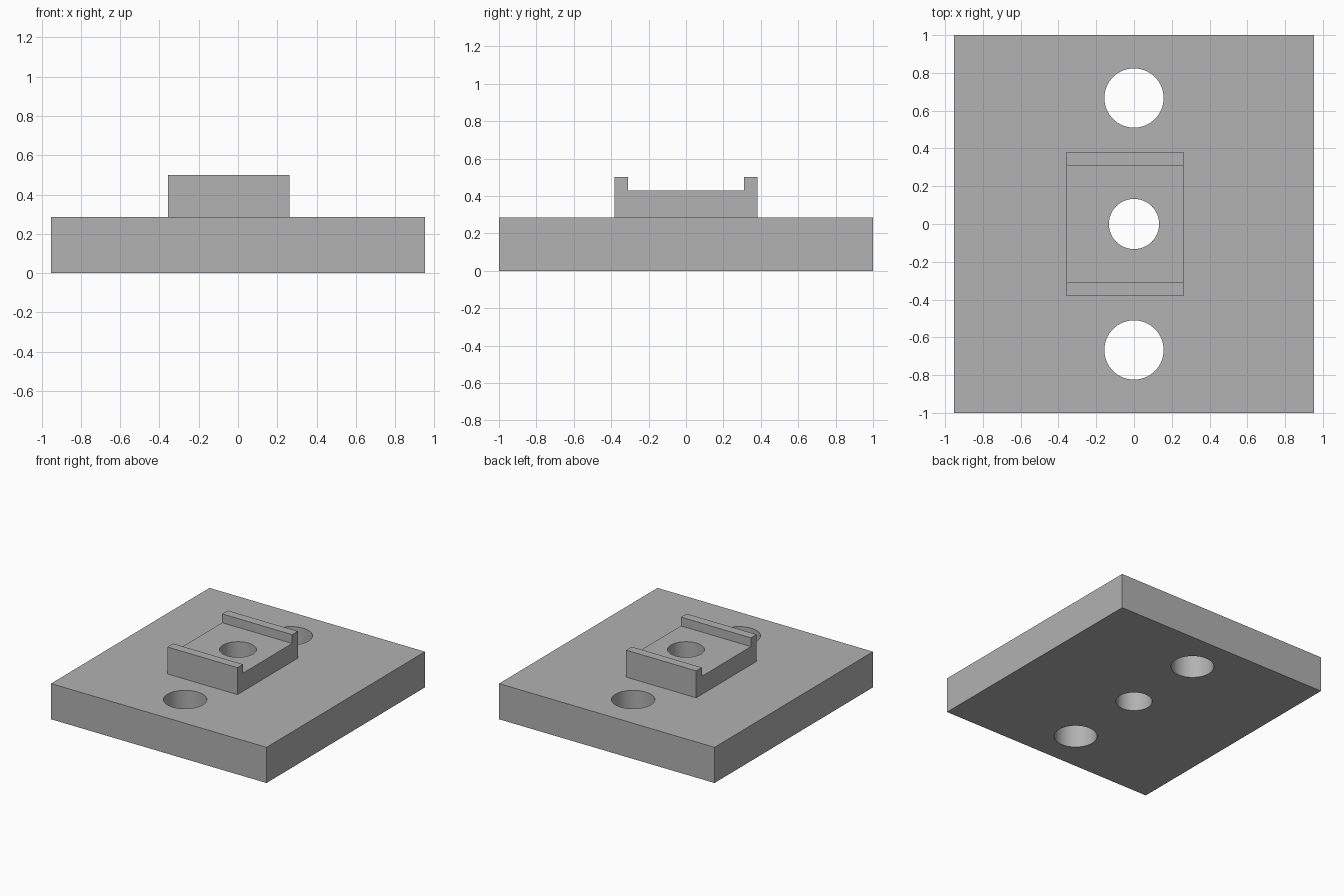
import bpy
import bmesh

cube = bpy.data.objects.get("Cube")
if cube:
    bpy.data.objects.remove(cube, do_unlink=True)

GREY = (0.445, 0.445, 0.445, 1)
grey = bpy.data.materials.new("plain_grey")
grey.diffuse_color = GREY
grey.use_nodes = True
grey.node_tree.nodes["Principled BSDF"].inputs["Base Color"].default_value = GREY

PLATE_TOP = 0.285


def extrude_profile(name, profile, x0, x1):
    """Solid made from a (y, z) outline extruded along x."""
    bm = bmesh.new()
    face = bm.faces.new([bm.verts.new((x0, y, z)) for y, z in profile])
    grown = bmesh.ops.extrude_face_region(bm, geom=[face])["geom"]
    verts = [v for v in grown if isinstance(v, bmesh.types.BMVert)]
    bmesh.ops.translate(bm, verts=verts, vec=(x1 - x0, 0, 0))
    bmesh.ops.recalc_face_normals(bm, faces=bm.faces)
    mesh = bpy.data.meshes.new(name)
    bm.to_mesh(mesh)
    bm.free()
    mesh.materials.append(grey)
    obj = bpy.data.objects.new(name, mesh)
    bpy.context.collection.objects.link(obj)
    return obj


def combine(target, tool, operation):
    """Apply an exact boolean, then remove the tool."""
    bpy.context.view_layer.objects.active = target
    mod = target.modifiers.new(operation.lower(), "BOOLEAN")
    mod.operation = operation
    mod.solver = "EXACT"
    mod.object = tool
    bpy.ops.object.modifier_apply(modifier=mod.name)
    bpy.data.objects.remove(tool, do_unlink=True)


# Base plate
plate = extrude_profile(
    "mounting_plate",
    [(-1, 0), (1, 0), (1, PLATE_TOP), (-1, PLATE_TOP)], -0.952, 0.952)

# Raised block with a lip along each end, rooted in the plate
half = [(0.381, 0.1), (0.381, 0.5), (0.31, 0.5), (0.31, 0.43)]
outline = half + [(-y, z) for y, z in reversed(half)]
block = extrude_profile("lipped_block", outline, -0.357, 0.262)
combine(plate, block, "UNION")

# Through holes: two mounting holes and one in the block
for y, radius in ((-0.667, 0.157), (0, 0.133), (0.667, 0.157)):
    bpy.ops.mesh.primitive_cylinder_add(
        vertices=64, radius=radius, depth=2, location=(0, y, 0))
    cutter = bpy.context.object
    cutter.name = "hole_cutter"
    cutter.hide_render = True
    cutter.data.materials.append(grey)
    combine(plate, cutter, "DIFFERENCE")

# Smooth hole walls, sharp edges elsewhere
bpy.ops.object.select_all(action="DESELECT")
plate.select_set(True)
bpy.context.view_layer.objects.active = plate
bpy.ops.object.shade_smooth_by_angle()
